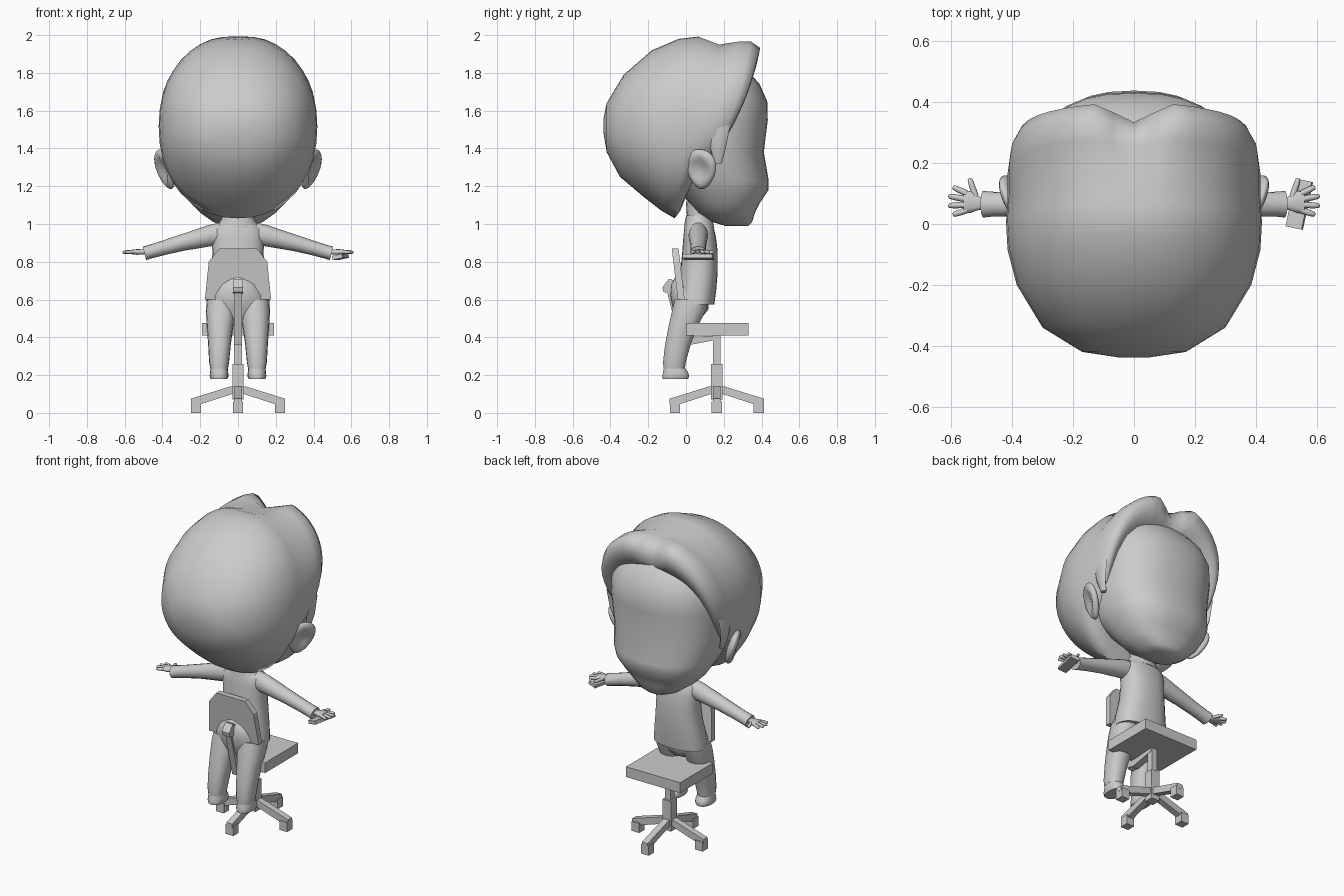
import bpy, bmesh, math
from mathutils import Vector, Matrix

cube = bpy.data.objects.get("Cube")
if cube:
    bpy.data.objects.remove(cube)

grey = bpy.data.materials.new("light grey")
grey.use_nodes = True
grey.diffuse_color = (0.6, 0.6, 0.6, 1)
grey.node_tree.nodes["Principled BSDF"].inputs["Base Color"].default_value = (0.6, 0.6, 0.6, 1)


def finish(name, bm, smooth=True, mirror=False, subdiv=0, angle=50):
    bmesh.ops.recalc_face_normals(bm, faces=bm.faces)
    me = bpy.data.meshes.new(name)
    bm.to_mesh(me)
    bm.free()
    ob = bpy.data.objects.new(name, me)
    bpy.context.collection.objects.link(ob)
    me.materials.append(grey)
    if mirror:
        ob.modifiers.new("mirror", 'MIRROR').use_clip = False
    if subdiv:
        ob.modifiers.new("subdivision", 'SUBSURF').levels = subdiv
    if smooth:
        bpy.ops.object.select_all(action='DESELECT')
        ob.select_set(True)
        bpy.context.view_layer.objects.active = ob
        bpy.ops.object.shade_smooth_by_angle(angle=math.radians(angle))
    return ob


def ring(c, u, v, n=24, e=2.0):
    # superellipse around c with half axes u and v
    pts = []
    for i in range(n):
        a = math.tau * i / n
        co, si = math.cos(a), math.sin(a)
        p = math.copysign(abs(co) ** (2 / e), co)
        q = math.copysign(abs(si) ** (2 / e), si)
        pts.append(Vector(c) + Vector(u) * p + Vector(v) * q)
    return pts


def loft(rings, caps=True):
    bm = bmesh.new()
    rows = [[bm.verts.new(p) for p in r] for r in rings]
    for a, b in zip(rows, rows[1:]):
        for i in range(len(a)):
            j = (i + 1) % len(a)
            bm.faces.new((a[i], a[j], b[j], b[i]))
    if caps:
        bm.faces.new(rows[0])
        bm.faces.new(rows[-1])
    return bm


def upright(sections, n=24, e=2.0):
    # sections: height, centre x, half width, rear y, front y
    return loft([ring((x, (b + f) / 2, z), (w, 0, 0), (0, (f - b) / 2, 0), n, e)
                 for z, x, w, b, f in sections])


def box(name, x, y, z, rot=None):
    bm = bmesh.new()
    bmesh.ops.create_cube(bm, size=1)
    c = Vector((sum(x) / 2, sum(y) / 2, sum(z) / 2))
    bm.transform(Matrix.Diagonal((x[1] - x[0], y[1] - y[0], z[1] - z[0], 1)))
    if rot:
        bm.transform(rot)
    bm.transform(Matrix.Translation(c))
    return finish(name, bm, smooth=False)


def prism(name, pts, half, place):
    # flat outline extruded to both sides of its plane
    bm = loft([[place(a, b, s) for a, b in pts] for s in (-half, half)])
    return finish(name, bm, smooth=False)


# Head: chin, cheeks and forehead
finish("head", upright([
    (0.99, 0, 0.07, 0.21, 0.33), (1.01, 0, 0.13, 0.14, 0.35), (1.06, 0, 0.20, 0.06, 0.365),
    (1.11, 0, 0.25, 0.02, 0.39), (1.18, 0, 0.29, -0.05, 0.437), (1.23, 0, 0.315, -0.1, 0.438),
    (1.38, 0, 0.35, -0.2, 0.412), (1.55, 0, 0.36, -0.2, 0.433), (1.65, 0, 0.355, -0.2, 0.43),
    (1.74, 0, 0.33, -0.2, 0.39), (1.82, 0, 0.27, -0.15, 0.32), (1.87, 0, 0.2, -0.1, 0.24)],
    32, 2.4), angle=80)

# Hair: tilted bowl from the back of the skull to the swept front rim
shell = [  # lower y, z, upper y, z, half width, side bulge, parting depth
    (-.438, 1.49, -.438, 1.55, .05, 0, 0), (-.42, 1.38, -.42, 1.64, .17, 0, 0),
    (-.35, 1.25, -.33, 1.79, .30, 0, 0), (-.22, 1.14, -.18, 1.92, .385, 0, 0),
    (-.13, 1.07, -.04, 1.98, .415, 0, 0), (-.06, 1.03, .07, 2.0, .42, 0, .01),
    (-.03, 1.07, .18, 1.96, .415, .01, .015), (-.01, 1.12, .28, 1.985, .415, .03, .05),
    (.0, 1.15, .35, 1.985, .405, .06, .09), (.01, 1.17, .40, 1.95, .385, .06, .11),
    (.02, 1.19, .385, 1.87, .365, .05, .09), (.02, 1.2, .34, 1.79, .335, .04, .03),
    (.0, 1.2, .24, 1.76, .31, 0, 0)]
rings = []
for ly, lz, uy, uz, w, bulge, part in shell:
    half = Vector((0, uy - ly, uz - lz)) / 2
    r = ring((0, (ly + uy) / 2, (lz + uz) / 2), half, (w, 0, 0), 40, 2.15)
    for p in r:
        p.y += bulge * (abs(p.x) / w) ** 3
        if p.z > (lz + uz) / 2:
            dip = max(0, 1 - abs(p.x) / 0.13)
            p.z -= part * dip * 0.8
            p.y -= part * dip * 0.6
    rings.append(r)
finish("hair", loft(rings), angle=65)

# Sideburns
bm = loft([ring((x, y, z), (0.014, 0, 0), (0, d, 0), 8) for x, y, z, d in
           [(.37, .17, 1.32, .02), (.39, .17, 1.4, .04), (.395, .17, 1.5, .06), (.38, .18, 1.62, .06)]])
finish("sideburns", bm, mirror=True)

# Ears with a hollow on the outer side
bm = bmesh.new()
bmesh.ops.create_uvsphere(bm, u_segments=20, v_segments=14, radius=1)
for v in bm.verts:
    r = math.hypot(v.co.y, v.co.z)
    if v.co.x > 0 and r < 0.65:
        v.co.x -= 0.8 * (1 - r / 0.65) + 0.25
    v.co = Vector((v.co.x * 0.032, v.co.y * (0.085 + 0.02 * v.co.z), v.co.z * 0.11))
bm.transform(Matrix.Translation((0.385, 0.08, 1.29)) @ Matrix.Rotation(math.radians(18), 4, 'Y')
             @ Matrix.Rotation(math.radians(-25), 4, 'Z'))
finish("ears", bm, mirror=True)

# Neck, collar and shirt
finish("neck", upright([(0.96, 0, .075, .01, .13), (1.12, 0, .075, 0, .14)], 16))
finish("collar", upright([(0.98, 0, .12, -.01, .15), (1.02, 0, .09, -.005, .14),
                          (1.045, 0, .08, 0, .13)], 16))
finish("shirt", upright([
    (.575, 0, .168, -.05, .15), (.65, 0, .16, -.045, .16), (.75, 0, .143, -.03, .168),
    (.85, 0, .135, -.02, .168), (.92, 0, .14, -.015, .16), (.97, 0, .135, -.01, .15),
    (1.005, 0, .09, 0, .135)], 24, 2.4))

# Sleeves
arm = [(.07, .945, .05, .065), (.14, .94, .052, .055), (.2, .925, .05, .05), (.3, .9, .044, .042),
       (.4, .872, .04, .037), (.47, .852, .041, .035), (.495, .845, .044, .036)]
finish("sleeves", loft([ring((x, .065, z), (0, ry, 0), (.25 * rz, 0, rz), 16)
                        for x, z, ry, rz in arm]), mirror=True)

# Hands: palm, four fingers and a thumb
finish("palms", loft([ring((x, y, .852), (0, ry, 0), (0, 0, rz), 12, 2.6) for x, y, ry, rz in
                      [(.48, .066, .02, .013), (.51, .068, .022, .014),
                       (.535, .073, .036, .015), (.56, .07, .035, .012)]]), mirror=True)
digits = [((.55, .1), (.595, .122)), ((.555, .082), (.61, .092)), ((.555, .063), (.61, .06)),
          ((.55, .045), (.595, .03)), ((.52, .09), (.54, .15))]
for i, (a, b) in enumerate(digits):
    a, b = Vector((*a, .853)), Vector((*b, .85))
    side = (b - a).normalized().cross(Vector((0, 0, 1)))
    finish("thumbs" if i == 4 else f"fingers_{i + 1}",
           loft([ring(a.lerp(b, t), side * s, (0, 0, s), 8)
                 for t, s in ((0, .0105), (.6, .01), (.92, .008), (1, .004))]), mirror=True)

# Handset under one hand
box("handset", (.515, .57), (-.015, .145), (.815, .837),
    Matrix.Rotation(math.radians(-12), 4, 'Z') @ Matrix.Rotation(math.radians(-12), 4, 'Y'))

# Hips, trouser legs and shoes
finish("hips", upright([(.5, 0, .1, -.05, .08), (.55, 0, .155, -.07, .12), (.62, 0, .155, -.085, .12),
                        (.68, 0, .12, -.08, .1), (.73, 0, .05, -.05, .05)], 20))
finish("trouser_legs", upright([
    (.235, .1, .047, -.12, -.005), (.27, .1, .053, -.122, .0), (.36, .098, .06, -.112, .025),
    (.45, .095, .069, -.095, .06), (.54, .09, .08, -.075, .105), (.6, .085, .08, -.06, .12)], 18, 2.3),
    mirror=True)
finish("shoes", upright([
    (.18, .1, .044, -.125, .012), (.195, .1, .05, -.127, .018), (.215, .1, .048, -.122, .012),
    (.25, .1, .044, -.115, -.015)], 18, 2.4), mirror=True)

# Chair seat, column and rear mechanism
CY = 0.163
box("seat", (-.19, .19), (0, .33), (.41, .475))
box("gas_lift", (-.02, .02), (CY - .02, CY + .02), (.24, .41))
box("column", (-.03, .03), (CY - .03, CY + .03), (.07, .26))


def side_plane(a, b, s):
    return Vector((s, a, b))


prism("seat_bracket", [(.18, .41), (.18, .39), (.02, .36), (-.03, .37), (-.03, .4)], .022, side_plane)
prism("back_support", [(.0, .37), (-.03, .36), (-.105, .66), (-.075, .68)], .02, side_plane)
prism("back_clamp", [(-.06, .7), (-.09, .71), (-.125, .665), (-.12, .64), (-.07, .63)], .026, side_plane)

# Backrest: clipped panel leaning to the rear
panel = [(-.175, .6), (-.155, .8), (-.1, .87), (.1, .87), (.155, .8), (.175, .6)]
prism("backrest", panel, .018,
      lambda a, b, s: Vector((a, -.025 - (b - .6) * .12 + s, b)))

# Four-armed base with block feet
spoke = [(0, .14), (.04, .14), (.25, .075), (.25, .045), (.2, .045), (.03, .1), (0, .1)]
for i, name in enumerate(("left", "front", "right", "rear")):
    turn = Matrix.Rotation(math.pi / 2 * i, 3, 'Z')
    hub = Vector((0, CY, 0))
    prism(f"base_arm_{name}", spoke, .02, lambda a, b, s: hub + turn @ Vector((a, s, b)))
    c = hub + turn @ Vector((.222, 0, 0))
    box(f"foot_{name}", (c.x - .027, c.x + .027), (c.y - .027, c.y + .027), (0, .06))
